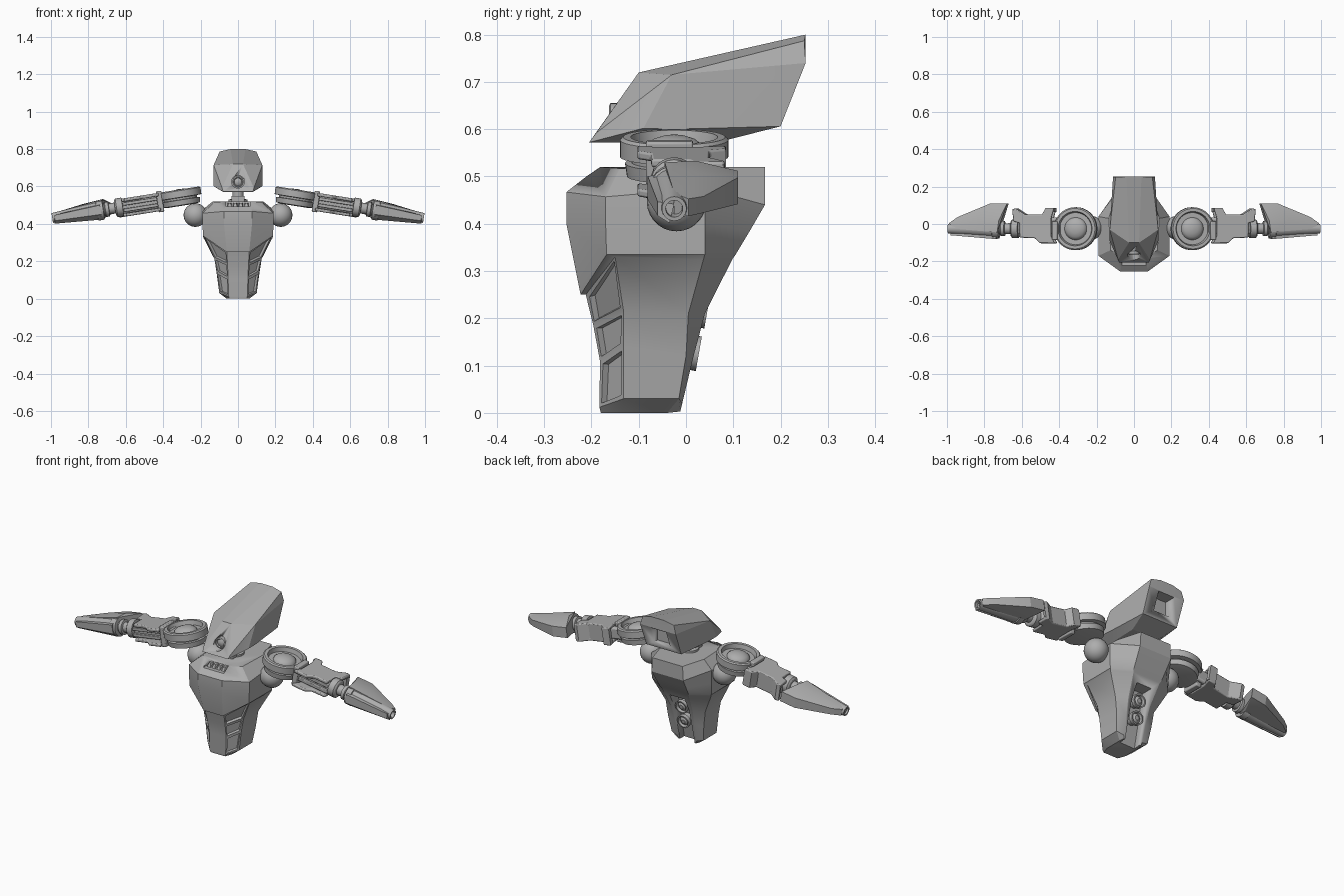
import bpy, bmesh, math
from mathutils import Matrix, Vector

if "Cube" in bpy.data.objects:
    bpy.data.objects.remove(bpy.data.objects["Cube"])

grey = bpy.data.materials.new("plain grey")
grey.diffuse_color = (0.42, 0.42, 0.42, 1)
grey.use_nodes = True
grey.node_tree.nodes["Principled BSDF"].inputs["Base Color"].default_value = grey.diffuse_color

# Arm frame: origin at the shoulder disc, local x runs outward and slopes down
ARM = Matrix.Translation((0.31, -0.025, 0.548)) @ Matrix.Rotation(math.radians(9), 4, 'Y')


def finish(name, bm, arm=False, mirror=False, bevel=0, angle=30):
    if arm:
        bm.transform(ARM)
    bmesh.ops.recalc_face_normals(bm, faces=bm.faces)
    me = bpy.data.meshes.new(name)
    bm.to_mesh(me)
    bm.free()
    ob = bpy.data.objects.new(name, me)
    bpy.context.collection.objects.link(ob)
    me.materials.append(grey)
    bpy.ops.object.select_all(action='DESELECT')
    ob.select_set(True)
    bpy.context.view_layer.objects.active = ob
    bpy.ops.object.shade_smooth_by_angle(angle=math.radians(angle))
    if bevel:
        b = ob.modifiers.new("bevel", 'BEVEL')
        b.width, b.segments = bevel, 2
    if arm or mirror:
        ob.modifiers.new("mirror", 'MIRROR').use_bisect_axis[0] = False
    return ob


def loft(rows, caps=True):
    bm = bmesh.new()
    vs = [[bm.verts.new(p) for p in r] for r in rows]
    n = len(vs[0])
    for a, b in zip(vs, vs[1:]):
        for i in range(n):
            j = (i + 1) % n
            bm.faces.new((a[i], a[j], b[j], b[i]))
    if caps:
        bm.faces.new(vs[0])
        bm.faces.new(vs[-1])
    return bm


def lathe(profile, n=32, axis='Z', at=(0, 0, 0)):
    """Revolve (radius, height) pairs about an axis."""
    rows = [[(r * math.cos(2 * math.pi * i / n), r * math.sin(2 * math.pi * i / n), h)
             for i in range(n)] for r, h in profile]
    bm = loft(rows)
    turn = {'Z': Matrix(), 'X': Matrix.Rotation(math.pi / 2, 4, 'Y'),
            'Y': Matrix.Rotation(-math.pi / 2, 4, 'X')}[axis]
    bm.transform(Matrix.Translation(at) @ turn)
    return bm


def hull(points, both=False):
    bm = bmesh.new()
    for x, y, z in points:
        bm.verts.new((x, y, z))
        if both:
            bm.verts.new((-x, y, z))
    r = bmesh.ops.convex_hull(bm, input=bm.verts)
    bmesh.ops.delete(bm, geom=[g for g in r["geom_interior"] if isinstance(g, bmesh.types.BMVert)],
                     context='VERTS')
    bmesh.ops.dissolve_limit(bm, angle_limit=0.03, verts=bm.verts, edges=bm.edges)
    return bm


def box(x0, x1, y0, y1, z0, z1):
    return hull([(x, y, z) for x in (x0, x1) for y in (y0, y1) for z in (z0, z1)])


def plate(outline, z0, z1):
    return loft([[(x, y, z) for x, y in outline] for z in (z0, z1)])


def cut(ob, name, bm):
    c = finish(name, bm)
    c.hide_render = True
    c.hide_set(True)
    m = ob.modifiers.new("cut", 'BOOLEAN')
    m.operation, m.solver, m.object = 'DIFFERENCE', 'EXACT', c


# Torso: eight-sided loft, each row gives front, side front, side back, back
half = [
    [(.06, -.185, .52), (.125, -.14, .517), (.135, .03, .52), (.095, .167, .52)],
    [(.075, -.253, .467), (.19, -.17, .457), (.19, .04, .475), (.10, .167, .44)],
    [(.075, -.253, .40), (.19, -.17, .40), (.19, .04, .40), (.095, .135, .385)],
    [(.06, -.223, .25), (.187, -.168, .335), (.187, .04, .335), (.09, .105, .335)],
    [(.06, -.212, .25), (.178, -.15, .33), (.184, .037, .325), (.085, .098, .325)],
    [(.056, -.196, .185), (.127, -.132, .215), (.125, .005, .21), (.07, .04, .21)],
    [(.053, -.182, .11), (.113, -.132, .14), (.112, 0, .12), (.064, .016, .12)],
    [(.05, -.183, .012), (.10, -.132, .03), (.10, -.015, .03), (.06, -.008, .02)],
    [(.045, -.18, 0), (.06, -.14, 0), (.06, -.04, 0), (.055, -.012, .003)],
]
bm = loft([r + [(-x, y, z) for x, y, z in reversed(r)] for r in half])
bm.normal_update()
bmesh.ops.recalc_face_normals(bm, faces=bm.faces)
bm.faces.ensure_lookup_table()
# Three recessed vents on each lower front corner
vents = [bm.faces[row * 8 + k] for row in (4, 5, 6) for k in (0, 6)]
bmesh.ops.inset_individual(bm, faces=vents, thickness=.011, depth=0)
bmesh.ops.inset_individual(bm, faces=vents, thickness=.003, depth=-.014)
torso = finish("torso", bm, angle=25)
cut(torso, "back_recess_cutter", hull([(.047, .01, .287), (.047, .2, .287), (.047, .2, -.03),
                                       (.047, -.06, -.03)], True))
cut(torso, "collar_notch_cutter", box(-.065, .065, -.26, -.165, .492, .55))

# Collar teeth in the notch
for i in range(4):
    x = -.045 + .03 * i
    finish("collar_tooth_%d" % i, hull([(x - .011, -.2, .49), (x + .011, -.2, .49), (x - .005, -.19, .512),
           (x + .005, -.19, .512), (x - .011, -.163, .49), (x + .011, -.163, .512), (x - .011, -.163, .512)]))

# Thrusters in the back recess
for i, (y, z) in enumerate(((-.012, .225), (-.03, .135))):
    bm = lathe([(.028, 0), (.028, .035), (.037, .038), (.037, .058), (.03, .058), (.026, .045), (.012, .055)], 24)
    bm.transform(Matrix.Translation((0, y, z)) @ Matrix.Rotation(math.radians(-100), 4, 'X'))
    finish("thruster_%d" % i, bm)

# Neck
finish("neck", lathe([(.05, .515), (.05, .53), (.03, .535), (.03, .6)], 24, at=(0, -.03, 0)))
finish("neck_block", box(-.035, .035, -.1, -.03, .515, .55), bevel=.005)

# Head: faceted wedge, with an eye socket and a rear port
head = finish("head", hull([
    (.027, -.10, .72), (.08, -.205, .572), (.085, -.19, .592), (.13, -.09, .602), (.13, -.03, .715),
    (.04, .253, .80), (.098, .25, .787), (.112, .253, .74), (.11, .2, .606), (.128, -.03, .60),
    (.08, .085, .577), (.08, -.1, .571)], True), angle=10)
cut(head, "eye_socket_cutter", lathe([(.034, -.3), (.034, -.125)], 24, 'Y', (0, 0, .625)))
cut(head, "rear_port_cutter", box(-.05, .05, .185, .3, .64, .735))
finish("eye", lathe([(.03, -.115), (.03, -.16), (.024, -.163), (.02, -.157), (.008, -.163)], 24, 'Y',
                    (0, 0, .625)))

# Shoulder ball
bm = bmesh.new()
bmesh.ops.create_uvsphere(bm, u_segments=24, v_segments=14, radius=.063,
                          matrix=Matrix.Translation((.228, -.02, .447)))
finish("shoulder_ball", bm, mirror=True)

# Shoulder disc with groove, ring rim and central dome
finish("shoulder_disc", lathe([(.07, -.052), (.1, -.048), (.104, -.02), (.09, -.018), (.09, -.008), (.115, -.006),
       (.115, .03), (.108, .036), (.092, .036), (.086, .012), (.06, .012), (.057, .02), (.045, .03),
       (.025, .037), (.004, .039)], 40), arm=True)

# Upper arm: core, rails, bracket and scooped cover plates
finish("upper_arm_core", box(.08, .32, -.03, .06, -.045, .02), arm=True, bevel=.01)
for i, z in enumerate((-.028, .006)):
    finish("upper_arm_rail_%d" % i, box(.1, .31, -.045, -.02, z - .009, z + .009), arm=True, bevel=.003)
finish("elbow_bracket", box(.095, .125, -.06, .04, -.068, .045), arm=True, bevel=.005)
cover = [(.115, .11), (.16, .11), (.18, .075), (.27, .075), (.32, .108), (.34, .105), (.335, .04), (.30, .03),
         (.30, -.048), (.22, -.05), (.19, -.078), (.11, -.078), (.13, -.04), (.13, .05)]
finish("upper_arm_top_cover", plate(cover, .018, .036), arm=True, bevel=.005)
finish("upper_arm_bottom_cover", plate(cover, -.062, -.045), arm=True, bevel=.005)
finish("upper_arm_back_cover", plate([p for p in cover[:6]] + [(.335, .085), (.275, .055), (.17, .055), (.15, .09),
                                                              (.115, .09)], -.055, .03), arm=True)

# Wrist joint: shaft with two collars
finish("wrist", lathe([(.03, .28), (.03, .31), (.05, .312), (.05, .345), (.042, .352), (.03, .354), (.028, .385),
                       (.04, .387), (.04, .405), (.032, .41), (.032, .45)], 24, 'X', (0, 0, -.008)), arm=True)

# Forearm: tapered barrel with open muzzle and rear fin shell
finish("forearm_barrel", lathe([(.04, .415), (.052, .417), (.053, .45), (.048, .452), (.026, .693), (.018, .693),
                                (.016, .65)], 24, 'X', (0, 0, -.008)), arm=True)
fin = [(.37, .135, .022, -.035), (.46, .135, .022, -.035), (.41, .045, .05, -.05), (.52, .05, .04, -.04),
       (.64, .062, .01, -.025), (.685, .03, .012, -.025), (.42, -.02, .048, -.05), (.66, 0, .02, -.03)]
finish("forearm_fin", hull([(x, y, z) for x, y, a, b in fin for z in (a, b)]), arm=True, angle=20)
# Long guard along the front underside of the forearm
finish("forearm_guard", hull([(.43, -.056, z) for z in (-.03, .02)] + [(.68, -.035, z) for z in (-.025, .005)]
       + [(.43, -.02, -.058), (.685, -.01, -.04), (.43, 0, .03), (.68, 0, 0)]), arm=True)
